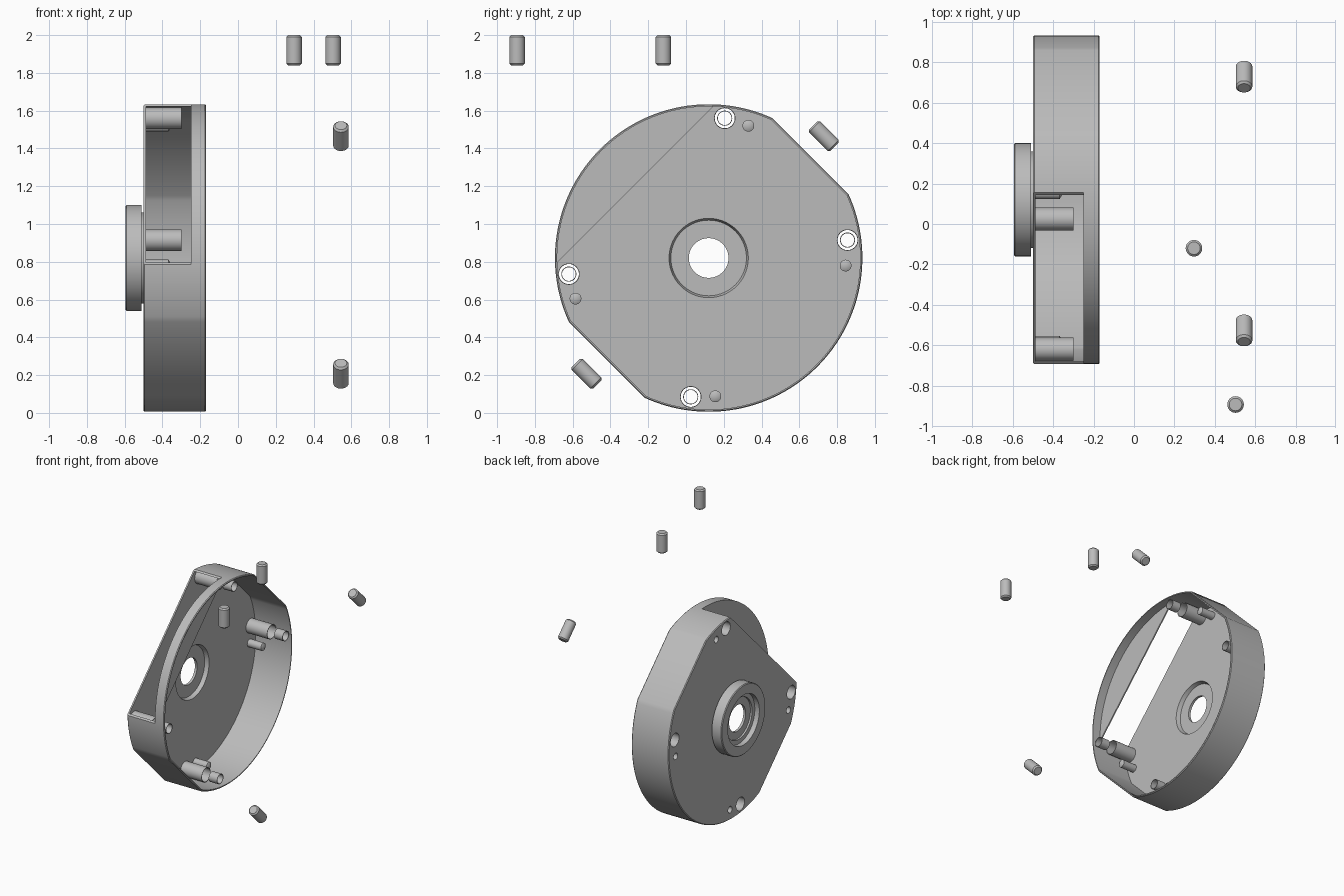
import bpy, bmesh
from math import cos, sin, acos, radians, degrees, tau
from mathutils import Matrix, Vector

if "Cube" in bpy.data.objects:
    bpy.data.objects.remove(bpy.data.objects["Cube"])

CY, CZ = 0.12, 0.82            # housing axis
R, FLAT, CHORD = 0.814, 0.763, 0.55
BACK, STEP, RIM, T = -0.5, -0.25, -0.17, 0.012

grey = bpy.data.materials.new("plain grey")
grey.use_nodes = True
grey.diffuse_color = (0.5, 0.5, 0.5, 1)
grey.node_tree.nodes["Principled BSDF"].inputs["Base Color"].default_value = (0.5, 0.5, 0.5, 1)


def finish(name, bm):
    bmesh.ops.remove_doubles(bm, verts=bm.verts, dist=1e-5)
    bmesh.ops.recalc_face_normals(bm, faces=bm.faces)
    mesh = bpy.data.meshes.new(name)
    bm.to_mesh(mesh)
    bm.free()
    obj = bpy.data.objects.new(name, mesh)
    bpy.context.collection.objects.link(obj)
    mesh.materials.append(grey)
    return obj


def smooth(obj):
    bpy.ops.object.select_all(action='DESELECT')
    obj.select_set(True)
    bpy.context.view_layer.objects.active = obj
    bpy.ops.object.shade_smooth_by_angle(angle=radians(30))


def arc(radius, start, end, steps=64):
    return [(CY + radius * cos(radians(start + (end - start) * i / steps)),
             CZ + radius * sin(radians(start + (end - start) * i / steps))) for i in range(steps + 1)]


def outline(inset):
    """Circle with two opposite flats."""
    r = R - inset
    half = degrees(acos((FLAT - inset) / r))
    return arc(r, 45 + half, 225 - half) + arc(r, 225 + half, 405 - half)


def loft(name, rings):
    """Capped solid through (x, outline) rings of equal length."""
    bm = bmesh.new()
    loops = [[bm.verts.new((x, y, z)) for y, z in pts] for x, pts in rings]
    n = len(loops[0])
    for a, b in zip(loops, loops[1:]):
        for i in range(n):
            bm.faces.new((a[i], a[(i + 1) % n], b[(i + 1) % n], b[i]))
    bm.faces.new(loops[0])
    bm.faces.new(loops[-1])
    return finish(name, bm)


def lathe(name, profile, origin, axis=(1, 0, 0), steps=40):
    """Spin a closed (along, radius) profile about an axis."""
    bm = bmesh.new()
    turn = Vector((1, 0, 0)).rotation_difference(Vector(axis)).to_matrix().to_4x4()
    place = Matrix.Translation(origin) @ turn
    grid = [[bm.verts.new(place @ Vector((x, r * cos(tau * k / steps), r * sin(tau * k / steps))))
             for x, r in profile] for k in range(steps)]
    n = len(profile)
    for k in range(steps):
        a, b = grid[k], grid[(k + 1) % steps]
        for i in range(n):
            j = (i + 1) % n
            if profile[i][1] or profile[j][1]:
                bm.faces.new((a[i], a[j], b[j], b[i]))
    bmesh.ops.dissolve_degenerate(bm, dist=1e-6, edges=bm.edges)
    return finish(name, bm)


def rod(name, x0, x1, r, origin):
    return lathe(name, [(x0, 0), (x0, r), (x1, r), (x1, 0)], origin)


def cut(obj, cutter):
    cutter.hide_render = True
    mod = obj.modifiers.new("cut", 'BOOLEAN')
    mod.operation, mod.solver, mod.object = 'DIFFERENCE', 'EXACT', cutter
    bpy.context.view_layer.objects.active = obj
    bpy.ops.object.modifier_apply(modifier=mod.name)
    bpy.data.objects.remove(cutter)


# Cup-shaped housing, open towards +x
housing = loft("housing", [(BACK, outline(0.006)), (BACK + 0.006, outline(0)), (RIM - 0.006, outline(0)),
                           (RIM, outline(0.005)), (RIM, outline(T)), (BACK + T, outline(T))])

# Remove the corner beyond the chord, leaving a narrow hoop
u, v = Vector((-1, 1)).normalized(), Vector((1, 1)).normalized()
corner = [Vector((CY, CZ)) + u * d + v * s for d, s in ((CHORD, -1), (CHORD, 1), (1.2, 1), (1.2, -1))]
cut(housing, loft("corner_cutter", [(-0.7, corner), (STEP, corner)]))

POSTS = [(0.205, 1.56), (0.855, 0.915), (-0.62, 0.735), (0.025, 0.085)]
PINS = [(0.33, 1.52), (0.845, 0.78), (-0.585, 0.605), (0.155, 0.088)]

# Openings in the floor
for spots, r in ((POSTS, 0.054), (PINS, 0.026), ([(CY, CZ)], 0.235)):
    for y, z in spots:
        cut(housing, rod("hole_cutter", -0.6, -0.45, r, (0, y, z)))
smooth(housing)

# Recessed floor segment beyond the chord
half = degrees(acos(CHORD / (R - 0.005)))
segment = arc(R - 0.005, 135 - half, 135 + half)
smooth(loft("floor_segment", [(STEP, segment), (STEP + 0.01, segment)]))

# Bearing boss with stepped bore
smooth(lathe("bearing_boss", [(-0.595, 0.2), (-0.595, 0.274), (-0.589, 0.28), (-0.51, 0.28), (-0.51, 0.24),
                              (-0.488, 0.24), (-0.488, 0.21), (-0.52, 0.2), (-0.52, 0.105), (-0.54, 0.105),
                              (-0.54, 0.165), (-0.555, 0.165), (-0.555, 0.2)], (0, CY, CZ), steps=72))

# Hollow posts, with separate short sleeves in line with them
for i, (y, z) in enumerate(POSTS, 1):
    for name, x0, x1, r in (("post", BACK, -0.3, 0.057), ("sleeve", STEP, RIM - 0.005, 0.04)):
        smooth(lathe(f"{name}_{i}", [(x0, r), (x1, r), (x1, r - 0.004), (x0, r - 0.004)], (0, y, z)))

# Small blind pins with conical tips
for i, (y, z) in enumerate(PINS, 1):
    smooth(lathe(f"pin_{i}", [(BACK, 0.031), (-0.368, 0.031), (-0.35, 0), (-0.358, 0),
                              (-0.372, 0.026), (BACK, 0.026)], (0, y, z)))

# Loose set screws with chamfered ends
screw = [(-0.08, 0), (-0.08, 0.031), (-0.07, 0.041), (0.07, 0.041), (0.08, 0.031), (0.08, 0)]
for i, (spot, axis) in enumerate([((0.297, -0.12, 1.92), (0, 0, 1)), ((0.503, -0.894, 1.92), (0, 0, 1)),
                                  ((0.545, 0.73, 1.465), (0, -1, 1)), ((0.545, -0.527, 0.207), (0, -1, 1))], 1):
    smooth(lathe(f"set_screw_{i}", screw, spot, axis))
